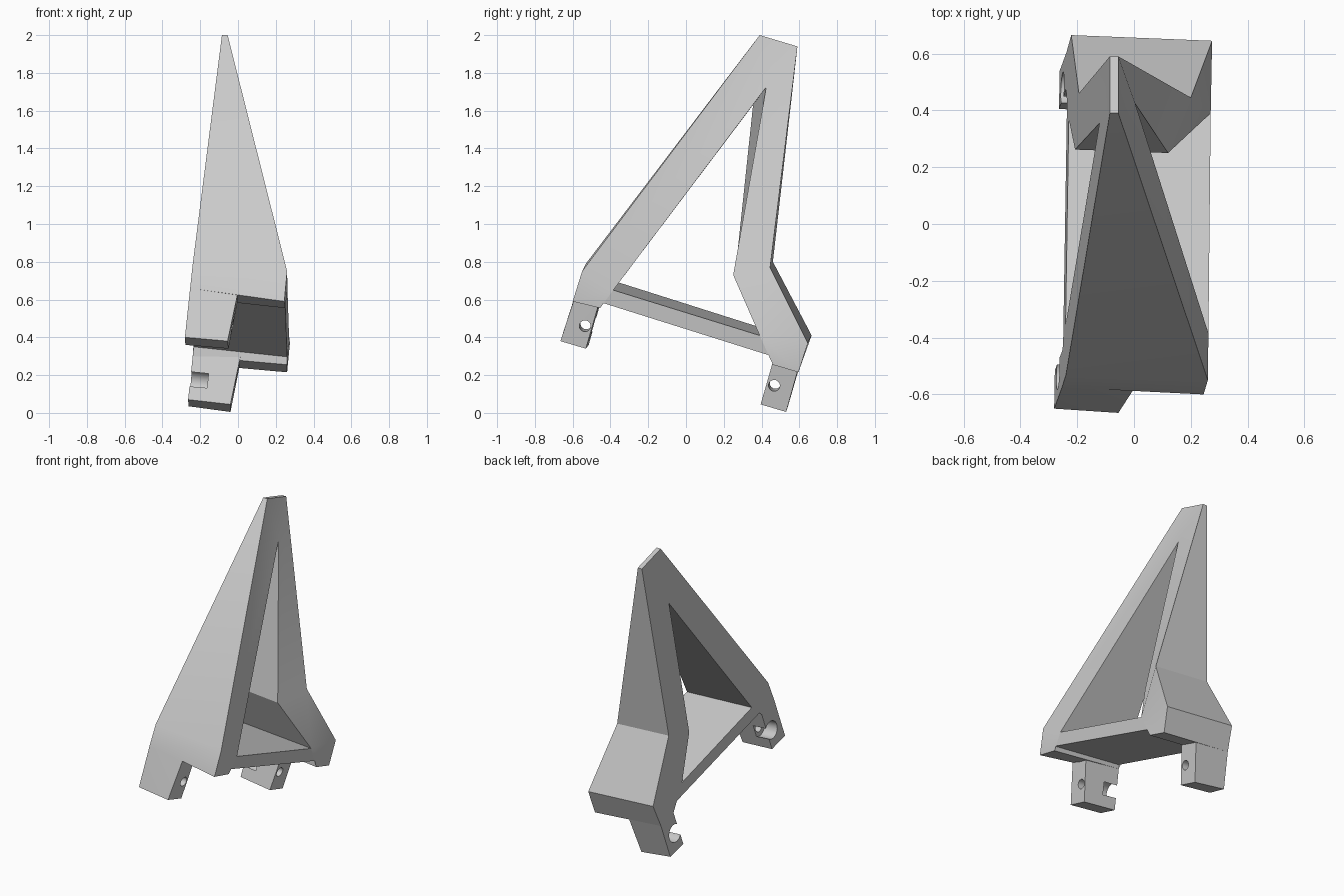
import bpy, bmesh
from mathutils import Vector

cube = bpy.data.objects.get("Cube")
if cube:
    bpy.data.objects.remove(cube)

grey = bpy.data.materials.new("plain grey")
grey.use_nodes = True
grey.diffuse_color = (0.6, 0.6, 0.6, 1)
grey.node_tree.nodes["Principled BSDF"].inputs["Base Color"].default_value = (0.6, 0.6, 0.6, 1)

AXIS = Vector((1, -0.045, -0.093)).normalized()   # normal of the flat side


def flat(y, z):
    """Point on the flat -x side plane."""
    return (-0.198 + 0.045 * (y - 0.39) + 0.093 * (z - 0.79), y, z)


def finish(bm, name):
    bmesh.ops.recalc_face_normals(bm, faces=bm.faces)
    mesh = bpy.data.meshes.new(name)
    bm.to_mesh(mesh)
    bm.free()
    mesh.materials.append(grey)
    obj = bpy.data.objects.new(name, mesh)
    bpy.context.collection.objects.link(obj)
    return obj


def smooth(obj):
    bpy.ops.object.select_all(action='DESELECT')
    obj.select_set(True)
    bpy.context.view_layer.objects.active = obj
    bpy.ops.object.shade_smooth_by_angle(angle=0.45)


def ring(name, stations):
    """Closed loop of four-point sections; repeated corners collapse."""
    bm = bmesh.new()
    made = {}

    def vert(p):
        key = tuple(round(c, 4) for c in p)
        if key not in made:
            made[key] = bm.verts.new(p)
        return made[key]

    for i, a in enumerate(stations):
        b = stations[(i + 1) % len(stations)]
        for j in range(4):
            k = (j + 1) % 4
            corners = [vert(p) for p in (a[j], a[k], b[k], b[j])]
            corners = list(dict.fromkeys(corners))
            if len(corners) > 2:
                bm.faces.new(corners)
    return finish(bm, name)


def hull(name, points):
    bm = bmesh.new()
    for p in points:
        bm.verts.new(p)
    bmesh.ops.convex_hull(bm, input=bm.verts)
    bmesh.ops.dissolve_limit(bm, angle_limit=0.02, verts=bm.verts, edges=bm.edges)
    return finish(bm, name)


def bore(obj, start, end, radius):
    """Cut a round hole from start to end."""
    bpy.ops.mesh.primitive_cylinder_add(vertices=32, radius=radius, depth=(end - start).length,
                                        location=(start + end) / 2,
                                        rotation=AXIS.to_track_quat('Z', 'Y').to_euler())
    cutter = bpy.context.object
    cutter.hide_render = True
    mod = obj.modifiers.new("bore", 'BOOLEAN')
    mod.operation, mod.object, mod.solver = 'DIFFERENCE', cutter, 'EXACT'
    bpy.context.view_layer.objects.active = obj
    bpy.ops.object.modifier_apply(modifier=mod.name)
    bpy.data.objects.remove(cutter)


# Inner corners of the opening: (+x side, -x side)
front_in = ((0.262, -0.385, 0.65), flat(-0.355, 0.69))
top_in = ((0.004, 0.425, 1.725), flat(0.355, 1.63))
bend_in = ((0.12, 0.25, 0.73), flat(0.262, 0.75))
rear_in = ((0.27, 0.39, 0.41), flat(0.37, 0.46))

# Frame: sloping front plate, bent rear post and floor plate in one loop
frame = ring("frame", [
    (flat(-0.53, 0.79), (0.26, -0.55, 0.75), *front_in),
    ((-0.085, 0.39, 2), (-0.055, 0.39, 2), *top_in),
    ((-0.085, 0.59, 1.94), (-0.055, 0.59, 1.94), *top_in),
    (flat(0.46, 0.80), (0.2, 0.445, 0.77), *bend_in),
    (flat(0.665, 0.41), (0.275, 0.645, 0.37), *rear_in),
    (flat(0.605, 0.26), (0.26, 0.595, 0.215), *rear_in),
    (flat(0.475, 0.30), (0.26, 0.46, 0.255), *rear_in),
    (flat(0.475, 0.35), (0.26, 0.465, 0.297), *rear_in),
    (flat(-0.44, 0.635), (0.25, -0.45, 0.585), *front_in),
    (flat(-0.445, 0.61), (0.25, -0.455, 0.555), *front_in),
    (flat(-0.575, 0.66), (0.245, -0.60, 0.59), *front_in),
])

# Mounting legs on the flat side
front_leg = hull("front_leg", [
    flat(-0.575, 0.66), (0, -0.58, 0.64), flat(-0.445, 0.61), (0, -0.455, 0.60),
    flat(-0.65, 0.40), (-0.055, -0.665, 0.38), flat(-0.515, 0.36), (-0.05, -0.53, 0.34)])
rear_leg = hull("rear_leg", [
    flat(0.605, 0.26), (0.01, 0.60, 0.255), flat(0.475, 0.30), (0.012, 0.467, 0.295),
    flat(0.54, 0.035), (-0.04, 0.53, 0.005), flat(0.405, 0.07), (-0.04, 0.395, 0.045)])

# Screw holes with a wide counterbore that opens on the inward face
for leg, centre in ((front_leg, Vector((-0.03, -0.535, 0.46))),
                    (rear_leg, Vector((-0.02, 0.467, 0.145)))):
    bore(leg, centre - AXIS * 0.4, centre + AXIS * 0.2, 0.03)
    bore(leg, centre - AXIS * 0.4, centre - AXIS * 0.14, 0.058)

for obj in (frame, front_leg, rear_leg):
    smooth(obj)
